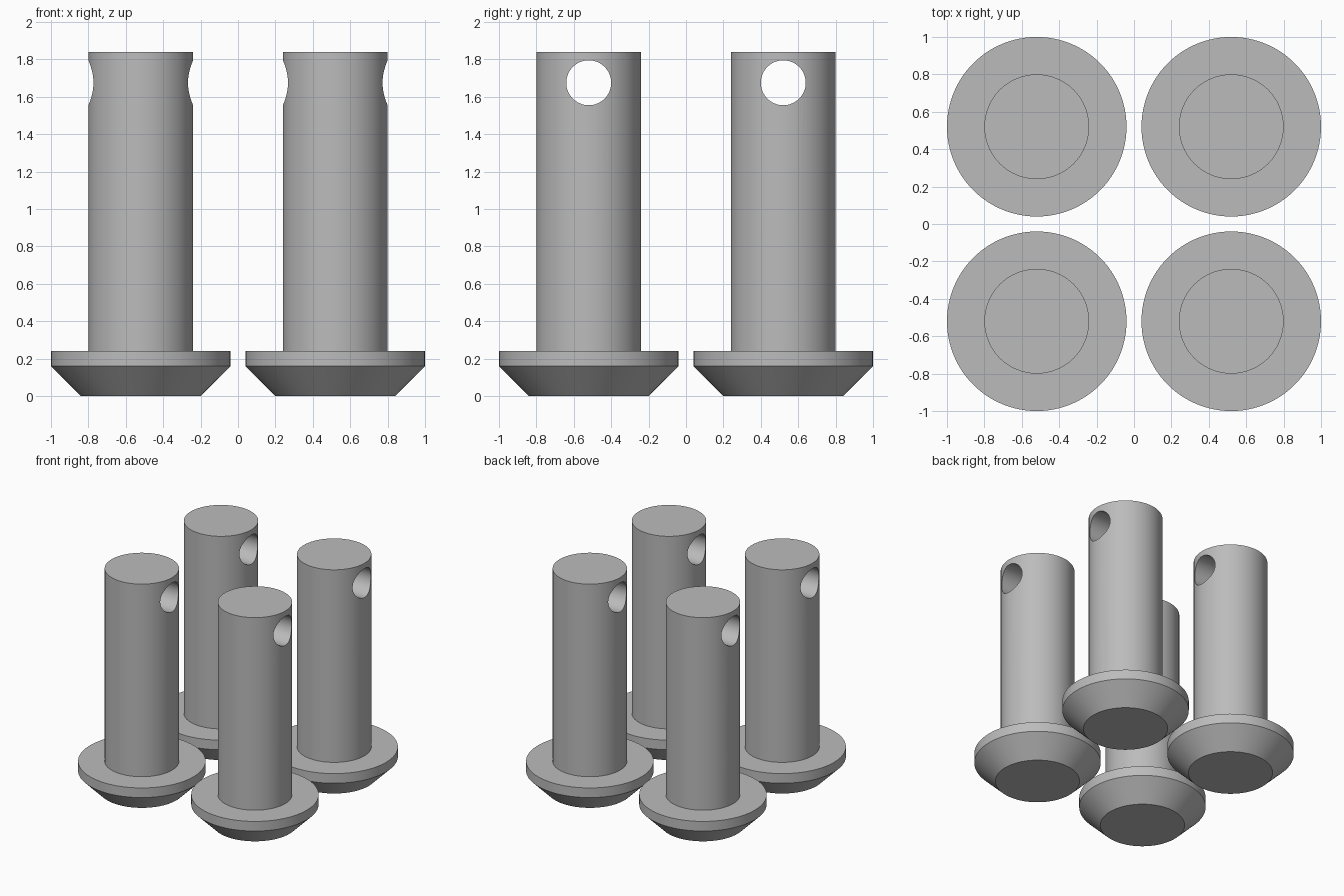
import bpy
import bmesh
import math
from mathutils import Matrix

cube = bpy.data.objects.get("Cube")
if cube:
    bpy.data.objects.remove(cube, do_unlink=True)

SEGMENTS = 96
SPACING = 0.52

steel = bpy.data.materials.new("plain_grey")
steel.use_nodes = True
grey = (0.5, 0.5, 0.5, 1)
steel.diffuse_color = grey
steel.node_tree.nodes["Principled BSDF"].inputs["Base Color"].default_value = grey


def add_object(name, bm):
    mesh = bpy.data.meshes.new(name)
    bmesh.ops.recalc_face_normals(bm, faces=bm.faces)
    bm.to_mesh(mesh)
    bm.free()
    mesh.materials.append(steel)
    obj = bpy.data.objects.new(name, mesh)
    bpy.context.collection.objects.link(obj)
    return obj


def lathe(name, profile):
    """Closed solid turned around z from (radius, height) pairs."""
    bm = bmesh.new()
    rings = []
    for r, z in profile:
        angles = [math.tau * i / SEGMENTS for i in range(SEGMENTS)]
        rings.append([bm.verts.new((r * math.cos(a), r * math.sin(a), z)) for a in angles])
    for low, high in zip(rings, rings[1:]):
        for i in range(SEGMENTS):
            j = (i + 1) % SEGMENTS
            bm.faces.new((low[i], low[j], high[j], high[i]))
    bm.faces.new(rings[0][::-1])
    bm.faces.new(rings[-1])
    return add_object(name, bm)


# Pin: chamfered head, flat shoulder and straight shaft
pin = lathe("pin", [(0.32, 0), (0.48, 0.16), (0.48, 0.24), (0.28, 0.24), (0.28, 1.84)])

# Cross hole through the shaft, along x
bm = bmesh.new()
bmesh.ops.create_cone(bm, cap_ends=True, segments=64, radius1=0.12, radius2=0.12, depth=1,
                      matrix=Matrix.Translation((0, 0, 1.675)) @ Matrix.Rotation(math.pi / 2, 4, "Y"))
cutter = add_object("hole_cutter", bm)
cutter.hide_render = True

drill = pin.modifiers.new("cross_hole", "BOOLEAN")
drill.operation = "DIFFERENCE"
drill.solver = "EXACT"
drill.object = cutter
bpy.ops.object.select_all(action="DESELECT")
pin.select_set(True)
bpy.context.view_layer.objects.active = pin
bpy.ops.object.modifier_apply(modifier=drill.name)
bpy.data.objects.remove(cutter, do_unlink=True)
bpy.ops.object.shade_smooth_by_angle(angle=math.radians(30))

# Four identical pins in a square
pin.name = "front_right_pin"
pin.location = (-SPACING, -SPACING, 0)
for name, sx, sy in (("front_left_pin", 1, -1), ("back_right_pin", -1, 1), ("back_left_pin", 1, 1)):
    copy = pin.copy()
    copy.name = name
    copy.location = (sx * SPACING, sy * SPACING, 0)
    bpy.context.collection.objects.link(copy)
